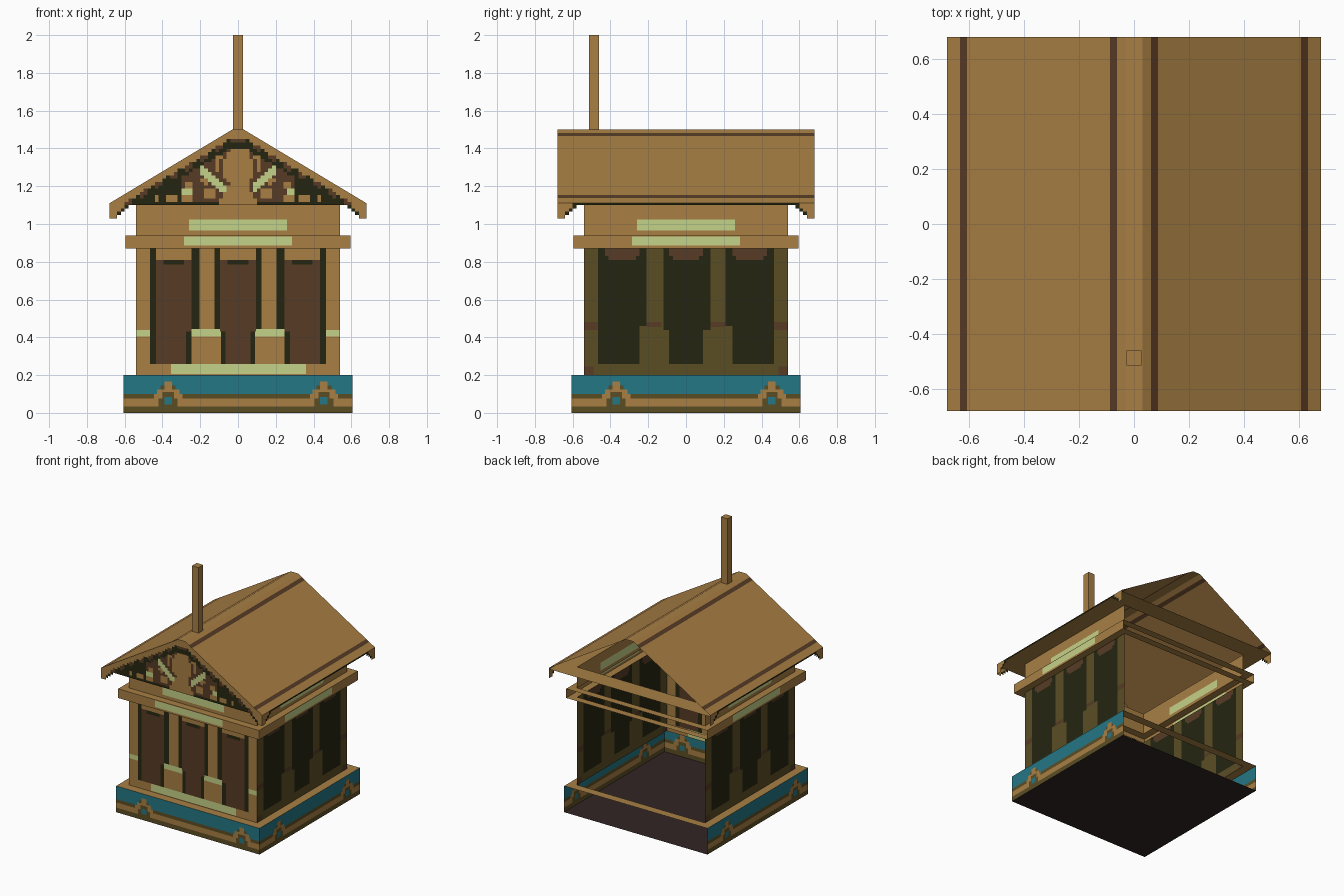
import bpy, bmesh, math
from mathutils import Matrix, Vector

if "Cube" in bpy.data.objects:
    bpy.data.objects.remove(bpy.data.objects["Cube"])

# palette (sRGB 0-255 converted to linear)
def lin(c):
    c /= 255
    return c / 12.92 if c <= 0.04045 else ((c + 0.055) / 1.055) ** 2.4

PALETTE = {"tan": (168, 127, 68), "brown": (87, 59, 37), "black": (37, 37, 17),
           "green": (197, 210, 137), "teal": (36, 119, 134), "olive": (91, 77, 36),
           "floor": (50, 37, 37)}
NAMES = list(PALETTE)
LABELS = dict(tan="tan stone", brown="dark brown", black="olive black", green="pale green",
              teal="teal", olive="olive", floor="floor brown")
MATS = []
for n in NAMES:
    m = bpy.data.materials.new(LABELS[n])
    m.diffuse_color = (*[lin(c) for c in PALETTE[n]], 1)
    m.use_nodes = True
    m.node_tree.nodes["Principled BSDF"].inputs["Base Color"].default_value = m.diffuse_color
    MATS.append(m)


def finish(name, bm, turn=0):
    """Turn by quarter turns about z and make the object."""
    bmesh.ops.remove_doubles(bm, verts=bm.verts[:], dist=1e-5)
    bm.transform(Matrix.Rotation(turn * math.pi / 2, 4, 'Z'))
    me = bpy.data.meshes.new(name)
    bm.to_mesh(me)
    bm.free()
    for m in MATS:
        me.materials.append(m)
    ob = bpy.data.objects.new(name, me)
    bpy.context.collection.objects.link(ob)
    return ob


def quad(bm, pts, col):
    f = bm.faces.new([bm.verts.new(p) for p in pts])
    f.material_index = NAMES.index(col)


def cells(us, zs, dist, rule):
    """Upright sheet at y = -dist, each cell coloured by rule(u, z)."""
    bm = bmesh.new()
    for a, b in zip(us, us[1:]):
        for c, d in zip(zs, zs[1:]):
            col = rule((a + b) / 2, (c + d) / 2)
            if col:
                quad(bm, [(a, -dist, c), (b, -dist, c), (b, -dist, d), (a, -dist, d)], col)
    return bm


def painted(name, rects, dist, turn):
    """Sheet cut by rectangles (u0, u1, z0, z1, colour); later ones win."""
    us = sorted({round(v, 4) for r in rects for v in r[:2]})
    zs = sorted({round(v, 4) for r in rects for v in r[2:4]})

    def rule(u, z):
        hit = [r[4] for r in rects if r[0] < u < r[1] and r[2] < z < r[3]]
        return hit[-1] if hit else None
    return finish(name, cells(us, zs, dist, rule), turn)


def both(rects):
    return rects + [(-b, -a, c, d, col) for a, b, c, d, col in rects]


# base skirt: bands and two stepped ornaments
B = 0.605
base = [(-B, B, 0, .1, "olive"), (-B, B, .1, .2, "teal"), (-B, B, .035, .075, "tan")]
for c in (-.37, .455):
    for half, z0, z1, col in [(.1, .075, .1, "olive"), (.075, .06, .1, "tan"),
                              (.06, .1, .125, "tan"), (.04, .125, .145, "olive"),
                              (.02, .125, .165, "tan"), (.05, .035, .075, "olive"),
                              (.03, .075, .11, "olive"), (.02, .045, .085, "teal")]:
        base.append((c - half, c + half, z0, z1, col))

# front wall: tan columns, brown doors with black edges
W = 0.54
front = [(-W, W, .2, .87, "tan"), (-.355, .36, .205, .26, "green")]
front += both([(.405, W, .405, .44, "green"),
               (.205, .465, .26, .87, "black"), (.245, .435, .26, .81, "brown"),
               (.245, .435, .81, .87, "tan"), (.285, .395, .785, .81, "black"),
               (.065, .275, .26, .43, "black"), (.09, .245, .26, .405, "tan"),
               (.09, .245, .405, .445, "green"),
               (.465, W, .405, .44, "green")])
front += [(-.125, .125, .445, .87, "black"), (-.095, .095, .43, .81, "brown"),
          (-.065, .065, .26, .43, "brown"), (-.095, .095, .81, .87, "tan"),
          (-.055, .055, .785, .81, "black")]

# side walls: dark bays between olive columns
side = [(-W, W, .2, .87, "olive"), (-.12, .13, .44, .87, "black"),
        (-.09, .09, .26, .44, "black"), (-.09, .09, .83, .87, "brown"),
        (-.07, .07, .81, .83, "brown")]
side += both([(.21, .465, .46, .87, "black"), (.245, .465, .26, .46, "black"),
              (.245, .43, .83, .87, "brown"), (.265, .41, .81, .83, "brown"),
              (.13, .21, .455, .48, "brown"), (.465, W, .44, .48, "brown"),
              (.49, W, .2, .245, "brown")])

# entablature bands
lower = [(-.595, .595, .87, .94, "tan"), (-.285, .285, .885, .935, "green")]
upper = [(-W, W, .94, 1.1, "tan"), (-.26, .26, .965, 1.025, "green")]

# three closed sides; the back is open
for label, turn in (("front", 0), ("right", 1), ("left", -1)):
    painted(label + "_base", base, B, turn)
    painted(label + "_wall", front if turn == 0 else side, W, turn)
    painted(label + "_lower_band", lower, .595, turn)
    painted(label + "_upper_band", upper, W, turn)

# flat ledges running all round
for name, z, o, i in [("base_ledge", .2, B, W), ("band_underside", .87, .595, W),
                      ("band_ledge", .94, .595, W), ("soffit", 1.1, .68, W)]:
    bm = bmesh.new()
    for k in range(4):
        r = Matrix.Rotation(k * math.pi / 2, 3, 'Z')
        pts = [r @ Vector(p) for p in ((-o, -o, z), (o, -o, z), (i, -i, z), (-i, -i, z))]
        quad(bm, pts if name.endswith("ledge") else pts[::-1], "tan")
    finish(name, bm)

# floor
bm = bmesh.new()
quad(bm, [(-B, -B, 0), (-B, B, 0), (B, B, 0), (B, -B, 0)], "floor")
finish("floor", bm)

# roof: strips along y, dark stripes near eave and ridge
R = 0.68
def roof_z(x):
    return min(1.5, 1.11 + (R - abs(x)) * .6)

xs = [.68, .632, .607, .088, .062, .03]
xs = [-x for x in xs] + xs[::-1]
bm = bmesh.new()
for n, (a, b) in enumerate(zip(xs, xs[1:])):
    quad(bm, [(a, -R, roof_z(a)), (b, -R, roof_z(b)), (b, R, roof_z(b)), (a, R, roof_z(a))],
         "brown" if n in (1, 3, 7, 9) else "tan")
finish("roof", bm)


# drop at the roof corners: stepped bracket with a dark edge
def bracket(u, z):
    low = 1.03 + max(0, R - abs(u) - .04) * .9
    if z < low:
        return None
    return "black" if z < low + .03 and abs(u) < .65 else "tan"


# gable relief: stepped border, oval medallion, diagonals and leaves
LEAVES = [(.15, 1.16, .03), (.17, 1.23, .025), (.27, 1.14, .025), (.26, 1.2, .02),
          (.35, 1.135, .025), (.43, 1.13, .02)]
def gable(u, z):
    x, depth = abs(u), roof_z(u) - z
    if z < 1.1:
        return bracket(u, z)
    if depth < .045:
        return "tan"
    if depth < .075:
        return "brown" if int(x / .04) % 2 == 0 else "black"
    if depth < .095:
        return "black"
    oval = math.hypot(x / .08, (z - 1.295) / .1)
    if oval < 1 or (1.25 < oval < 1.55 and z > 1.28):
        return "tan"
    if x < .05 + max(0, 1.2 - z) * .6:
        return "tan"
    if .07 < x < .2 and abs(z - (1.18 + (x - .07) * .85)) < .02:
        return "green"
    if .25 < x < .3 and 1.155 < z < 1.19:
        return "green"
    if any(math.hypot(x - a, z - b) < r for a, b, r in LEAVES):
        return "tan"
    return "brown" if x < .3 and z > 1.125 else "black"


bm = cells([-R + .02 * i for i in range(69)], [1.03 + .0175 * i for i in range(28)], R, gable)
for s in (-1, 1):
    bmesh.ops.bisect_plane(bm, geom=bm.verts[:] + bm.edges[:] + bm.faces[:],
                           plane_co=(s * R, 0, 1.11), plane_no=(s * .6, 0, 1), clear_outer=True)
bmesh.ops.bisect_plane(bm, geom=bm.verts[:] + bm.edges[:] + bm.faces[:],
                       plane_co=(0, 0, 1.5), plane_no=(0, 0, 1), clear_outer=True)
finish("gable_front", bm)

# eave plates on both sides
for label, turn in (("right", 1), ("left", -1)):
    bm = cells([-R + .02 * i for i in range(69)],
               [1.03, 1.0475, 1.065, 1.0825, 1.1, 1.11], R,
               lambda u, z: bracket(u, z) if z < 1.1 else ("tan" if abs(u) > .6 else "black"))
    finish(label + "_eave", bm, turn)

# chimney post
bm = bmesh.new()
bmesh.ops.create_cube(bm, size=1, matrix=Matrix.Translation((0, -.487, 1.745))
                      @ Matrix.Diagonal((.055, .055, .51, 1)))
finish("chimney_post", bm)
